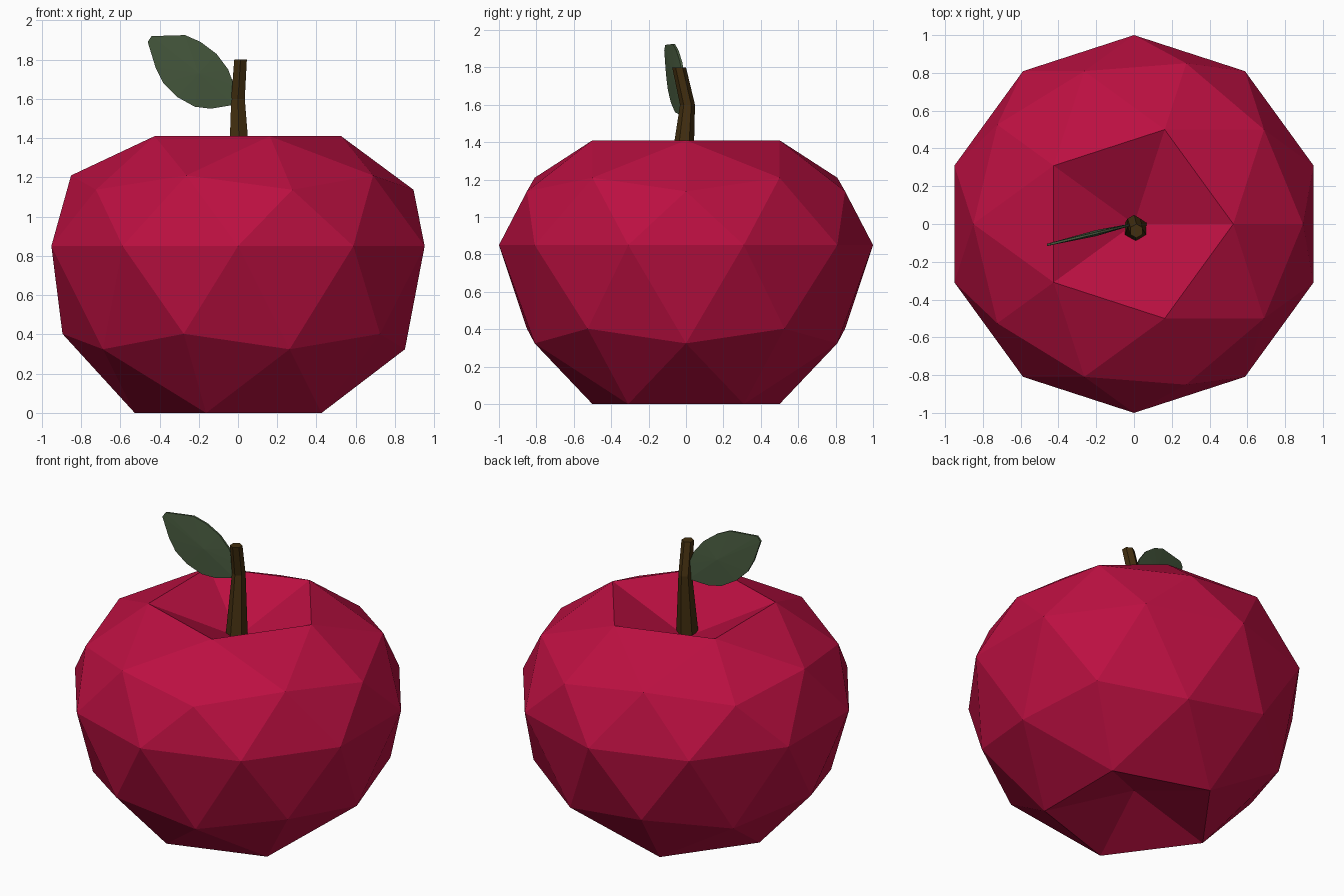
import bpy, bmesh
from math import sin, cos, pi

default = bpy.data.objects.get("Cube")
if default:
    bpy.data.objects.remove(default, do_unlink=True)


def material(name, colour):
    mat = bpy.data.materials.new(name)
    mat.use_nodes = True
    mat.diffuse_color = (*colour, 1)
    mat.node_tree.nodes["Principled BSDF"].inputs["Base Color"].default_value = (*colour, 1)
    return mat


def finish(bm, name, mat):
    bmesh.ops.recalc_face_normals(bm, faces=bm.faces)
    mesh = bpy.data.meshes.new(name)
    bm.to_mesh(mesh)
    bm.free()
    mesh.materials.append(mat)
    obj = bpy.data.objects.new(name, mesh)
    bpy.context.collection.objects.link(obj)
    return obj


red = material("apple red", (0.50, 0.005, 0.053))
brown = material("stem brown", (0.055, 0.028, 0.005))
green = material("leaf green", (0.065, 0.105, 0.050))

# Fruit: faceted sphere with a flattened top and a dimple at each pole
EQUATOR = 0.85
UPPER_RINGS = {1.0: 1.19, 0.85: 1.41, 0.53: 1.21, 0.45: 1.137}
bm = bmesh.new()
bmesh.ops.create_icosphere(bm, subdivisions=2, radius=1)
for v in bm.verts:
    ring = round(v.co.z, 2)
    if ring in UPPER_RINGS:
        v.co.z = UPPER_RINGS[ring]
    elif ring == -1:
        v.co.z = 0.16
    else:
        v.co.z += EQUATOR
finish(bm, "apple_body", red)

# Stem: bent, tapering six-sided rod
bm = bmesh.new()
rings = []
for x, y, z, r in [(0.01, -0.03, 1.17, 0.068), (0, 0.008, 1.6, 0.04), (0.013, -0.037, 1.8, 0.037)]:
    angles = [pi / 2 + i * pi / 3 for i in range(6)]
    rings.append([bm.verts.new((x + r * cos(a), y + r * sin(a), z)) for a in angles])
for low, high in zip(rings, rings[1:]):
    for i in range(6):
        j = (i + 1) % 6
        bm.faces.new((low[i], low[j], high[j], high[i]))
bm.faces.new(rings[0])
bm.faces.new(rings[-1])
finish(bm, "stem", brown)

# Leaf: thin pointed blade, slightly thicker in the middle
outline = [(-0.46, 1.89), (-0.44, 1.92), (-0.27, 1.925), (-0.19, 1.89), (-0.11, 1.83),
           (-0.05, 1.75), (-0.02, 1.67), (-0.02, 1.57), (-0.14, 1.55), (-0.22, 1.56),
           (-0.31, 1.61), (-0.38, 1.68), (-0.42, 1.76)]
bm = bmesh.new()
sides = []
for s in (-1, 1):
    rim = [bm.verts.new((x, 0.24 * x + s * 0.006, z)) for x, z in outline]
    middle = bm.verts.new((-0.2, -0.048 + s * 0.016, 1.73))
    for a, b in zip(rim, rim[1:] + rim[:1]):
        bm.faces.new((a, b, middle))
    sides.append(rim)
front, back = sides
for i in range(len(outline)):
    bm.faces.new((front[i - 1], front[i], back[i], back[i - 1]))
finish(bm, "leaf", green)
